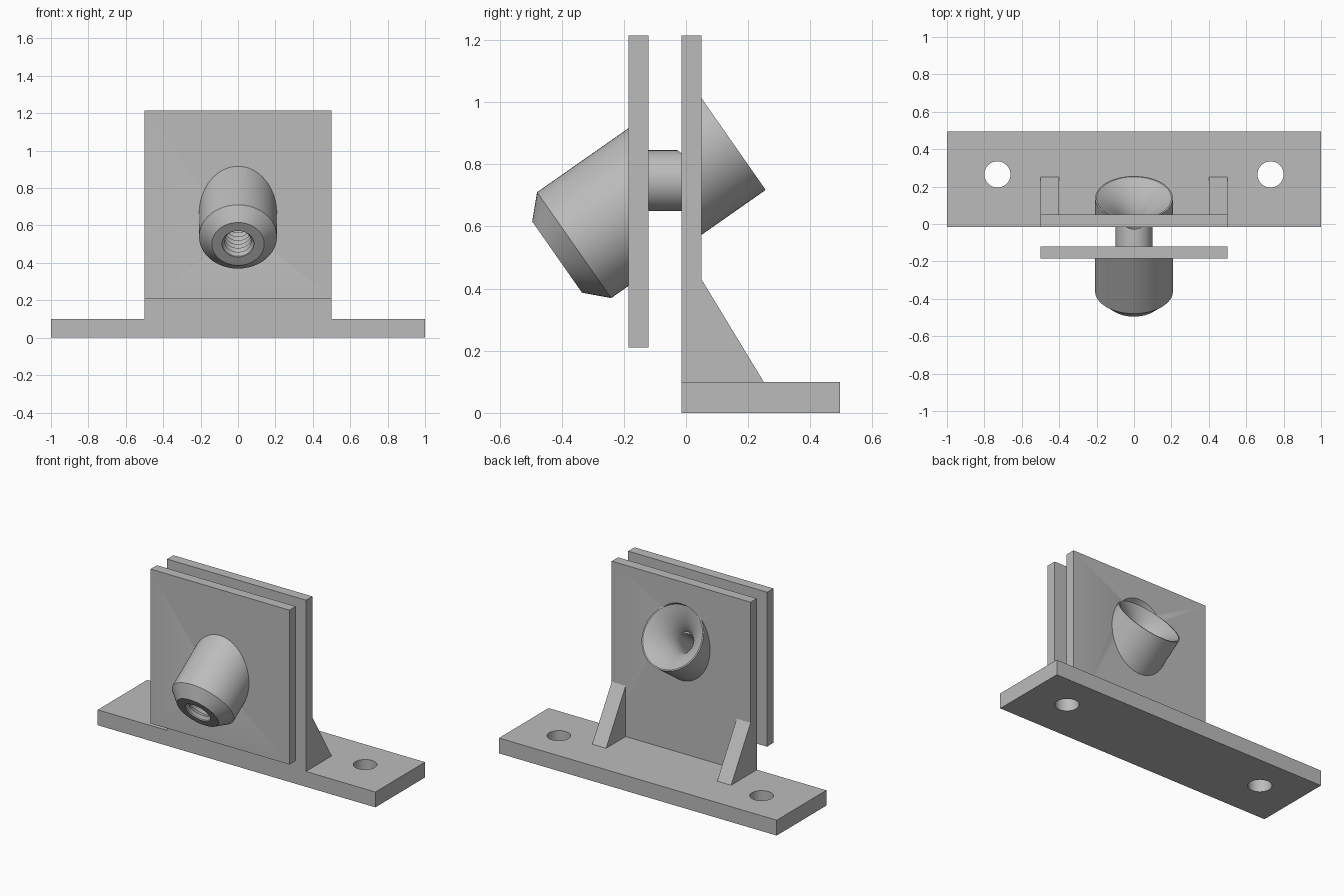
import bpy, bmesh, math
from mathutils import Matrix, Vector

cube = bpy.data.objects.get("Cube")
if cube:
    bpy.data.objects.remove(cube, do_unlink=True)

GREY = (0.5, 0.5, 0.5, 1)
mat = bpy.data.materials.new("light grey")
mat.use_nodes = True
mat.diffuse_color = GREY
mat.node_tree.nodes["Principled BSDF"].inputs["Base Color"].default_value = GREY

# Tilted axis shared by the boss, the bore and the funnel
AXIS = Matrix.Translation((0, -0.36, 0.54)) @ Matrix.Rotation(math.radians(-55), 4, "X")


def finish(name, bm):
    bmesh.ops.recalc_face_normals(bm, faces=bm.faces)
    mesh = bpy.data.meshes.new(name)
    bm.to_mesh(mesh)
    bm.free()
    mesh.materials.append(mat)
    obj = bpy.data.objects.new(name, mesh)
    bpy.context.collection.objects.link(obj)
    return obj


def box(name, lo, hi):
    bm = bmesh.new()
    lo, hi = Vector(lo), Vector(hi)
    bmesh.ops.create_cube(bm, size=1, matrix=Matrix.Translation((lo + hi) / 2) @ Matrix.Diagonal((*(hi - lo), 1)))
    return finish(name, bm)


def cylinder(name, r, depth, matrix):
    bm = bmesh.new()
    bmesh.ops.create_cone(bm, cap_ends=True, segments=48, radius1=r, radius2=r, depth=depth, matrix=matrix)
    return finish(name, bm)


def revolve(name, profile, keep=None):
    """Spin (radius, height) points about AXIS; keep = (y, side) trims the solid."""
    bm = bmesh.new()
    vs = [bm.verts.new((r, 0, h)) for r, h in profile]
    es = [bm.edges.new(p) for p in zip(vs, vs[1:])]
    bmesh.ops.spin(bm, geom=vs + es, cent=(0, 0, 0), axis=(0, 0, 1), angle=math.tau, steps=64)
    bmesh.ops.remove_doubles(bm, verts=bm.verts, dist=1e-5)
    bm.transform(AXIS)
    if keep:
        y, side = keep
        cut = bmesh.ops.bisect_plane(bm, geom=bm.verts[:] + bm.edges[:] + bm.faces[:],
                                     plane_co=(0, y, 0), plane_no=(0, -side, 0), clear_outer=True)
        rim = [e for e in cut["geom_cut"] if isinstance(e, bmesh.types.BMEdge)]
        bmesh.ops.contextual_create(bm, geom=rim)
    return finish(name, bm)


def select(obj):
    bpy.ops.object.select_all(action="DESELECT")
    obj.select_set(True)
    bpy.context.view_layer.objects.active = obj


def carve(obj, cutter):
    select(obj)
    mod = obj.modifiers.new("carve", "BOOLEAN")
    mod.operation = "DIFFERENCE"
    mod.solver = "EXACT"
    mod.object = cutter
    bpy.ops.object.modifier_apply(modifier=mod.name)


# Base with two bolt holes
base = box("base", (-1, -0.015, 0), (1, 0.495, 0.1))
for side in (-1, 1):
    drill = cylinder("drill", 0.07, 0.4, Matrix.Translation((side * 0.73, 0.265, 0.05)))
    carve(base, drill)
    bpy.data.objects.remove(drill, do_unlink=True)

# Upright plates and the pin between them
back_plate = box("back_plate", (-0.5, -0.015, 0.1), (0.5, 0.05, 1.215))
front_plate = box("front_plate", (-0.5, -0.185, 0.21), (0.5, -0.12, 1.215))
pin = cylinder("pin", 0.098, 0.125, Matrix.Translation((0, -0.0675, 0.7475)) @ Matrix.Rotation(math.pi / 2, 4, "X"))

# Triangular gussets behind the back plate
for name, x in (("right_gusset", -0.5), ("left_gusset", 0.4)):
    bm = bmesh.new()
    tri = bm.faces.new([bm.verts.new((x, y, z)) for y, z in ((0.05, 0.1), (0.25, 0.1), (0.05, 0.43))])
    ext = bmesh.ops.extrude_face_region(bm, geom=[tri])
    bmesh.ops.translate(bm, vec=(0.1, 0, 0), verts=[v for v in ext["geom"] if isinstance(v, bmesh.types.BMVert)])
    finish(name, bm)

# Tilted round body, trimmed just inside each plate
END = 0.607
body = [(0, -0.067), (0.14, -0.067), (0.208, 0), (0.208, END), (0, END)]
front_boss = revolve("front_boss", body, (-0.165, -1))
rear_boss = revolve("rear_boss", body, (0.03, 1))

# Hollow: threaded mouth, narrow bore, flared funnel
void = [(0, -0.2), (0.085, -0.2)]
for i in range(7):
    h = -0.06 + i * 0.036
    void += [(0.085, h), (0.07, h + 0.018)]
void += [(0.05, 0.2)]
for i in range(13):
    t = i / 12
    void.append((0.05 + 0.15 * t ** 2.2, END - 0.22 * (1 - t)))
void += [(0.2, 0.85), (0, 0.85)]
hollow = revolve("hollow", void)

for part in (front_boss, front_plate, pin, back_plate, rear_boss):
    carve(part, hollow)
bpy.data.objects.remove(hollow, do_unlink=True)

for part in (base, front_boss, front_plate, pin, back_plate, rear_boss):
    select(part)
    bpy.ops.object.shade_smooth_by_angle(angle=math.radians(25))
